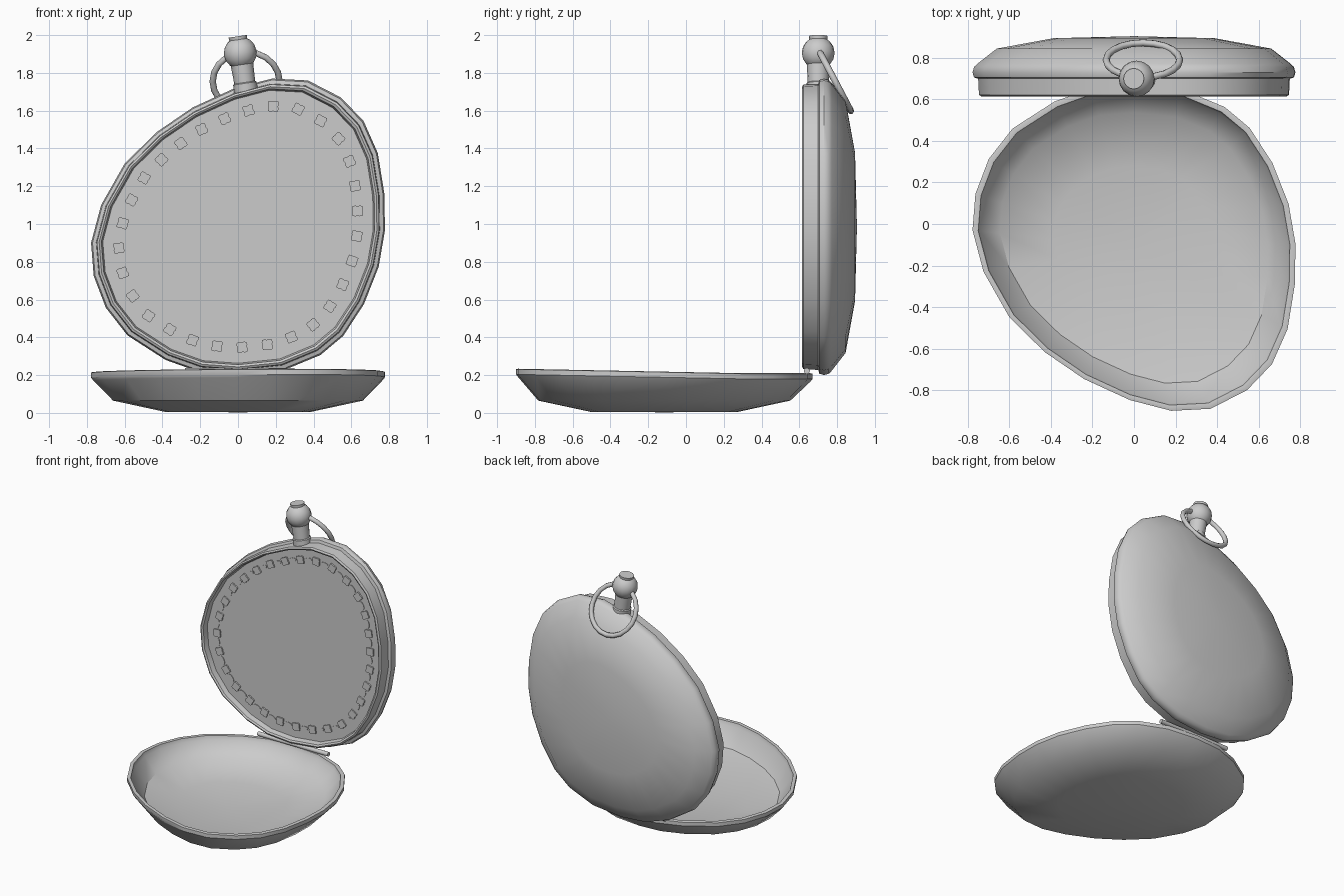
import bpy, bmesh, math
from mathutils import Vector

if "Cube" in bpy.data.objects:
    bpy.data.objects.remove(bpy.data.objects["Cube"])

# Uneven case outline (x, z), clockwise from the top
OUT = [(.18, 1.77), (.37, 1.76), (.545, 1.67), (.665, 1.545), (.74, 1.376), (.775, 1.16),
       (.778, .966), (.745, .774), (.667, .576), (.557, .407), (.436, .306), (.24, .225),
       (0, .2), (-.2, .215), (-.383, .28), (-.585, .41), (-.7, .557), (-.764, .725),
       (-.778, .9), (-.725, 1.1), (-.6, 1.32), (-.43, 1.487), (-.24, 1.617), (-.02, 1.718)]
CZ = .985


def scaled(s):
    return [(x * s, CZ + (z - CZ) * s) for x, z in OUT]


def finish(name, bm, angle=35):
    bmesh.ops.remove_doubles(bm, verts=bm.verts, dist=1e-5)
    bmesh.ops.recalc_face_normals(bm, faces=bm.faces)
    me = bpy.data.meshes.new(name)
    bm.to_mesh(me)
    bm.free()
    ob = bpy.data.objects.new(name, me)
    bpy.context.collection.objects.link(ob)
    bpy.ops.object.select_all(action='DESELECT')
    ob.select_set(True)
    bpy.context.view_layer.objects.active = ob
    bpy.ops.object.shade_smooth_by_angle(angle=math.radians(angle))
    return ob


def loft(bm, rings):
    rows = [[bm.verts.new(p) for p in r] for r in rings]
    n = len(rows[0])
    for a, b in zip(rows, rows[1:]):
        for i in range(n):
            j = (i + 1) % n
            bm.faces.new((a[i], a[j], b[j], b[i]))


# Watch case: recessed face, front lip, bezel bulge and domed back
profile = [(0, .66), (.92, .66), (.93, .622), (.945, .615), (.96, .622), (.965, .70), (.99, .706),
           (1, .73), (.99, .757), (.97, .772), (.85, .845), (.5, .895), (0, .905)]
bm = bmesh.new()
loft(bm, [[(x, y, z) for x, z in scaled(s)] for s, y in profile])
finish("case", bm)

# Open lid: shallow dished shell, its front edge slightly raised
profile = [(0, .003), (.5, .006), (.85, .065), (.985, .165), (1, .18), (1, .207), (.985, .21),
           (.965, .208), (.955, .18), (.83, .088), (.5, .035), (0, .028)]
bm = bmesh.new()
rings = []
for s, h in profile:
    pts = [(x, .87 - z) for x, z in scaled(s)]
    rings.append([(x, y, h + (max(0, .3 - y) * .02 if h > .1 else 0)) for x, y in pts])
loft(bm, rings)
finish("lid", bm)


# Raised ornaments around the dial
def plate(bm, pts, y0, y1):
    front = [bm.verts.new((x, y0, z)) for x, z in pts]
    back = [bm.verts.new((x, y1, z)) for x, z in pts]
    bm.faces.new(front)
    n = len(pts)
    for i in range(n):
        bm.faces.new((front[i], front[(i + 1) % n], back[(i + 1) % n], back[i]))


ring = [Vector(p) for p in scaled(.815)]
lens = [(ring[(i + 1) % len(ring)] - p).length for i, p in enumerate(ring)]


def along(t):
    d = (t % 1) * sum(lens)
    for i, l in enumerate(lens):
        if d <= l:
            a, b = ring[i], ring[(i + 1) % len(ring)]
            return a.lerp(b, d / l), (b - a).normalized()
        d -= l
    return ring[0], (ring[1] - ring[0]).normalized()


COUNT = 30
studs, petals = bmesh.new(), bmesh.new()
for k in range(COUNT):
    p, t = along((k + .3) / COUNT)
    n = Vector((-t.y, t.x))
    pts = []
    for i in range(16):
        a = math.tau * i / 16
        r = .031 * (1 + .18 * math.cos(4 * a + math.pi))
        pts.append(p + t * r * math.cos(a) + n * r * math.sin(a))
    plate(studs, pts, .65, .662)
    p, t = along((k + .8) / COUNT)
    n = Vector((-t.y, t.x))
    pts = [p + t * .03 * math.cos(math.tau * i / 8) + n * .014 * math.sin(math.tau * i / 8)
           for i in range(8)]
    plate(petals, pts, .656, .662)
finish("dial_studs", studs)
finish("dial_petals", petals)

# Flat stepped panel on the dial
bm = bmesh.new()
bm.faces.new([bm.verts.new((x, .656, z)) for x, z in
              [(-.09, 1.443), (-.09, 1.083), (-.37, 1.083), (-.37, .797), (.045, .797),
               (.045, .915), (.125, .915), (.125, 1.443)]])
finish("hand_panel", bm)


# Turned pieces along an axis
def turned(name, base, axis, prof, sides=16):
    axis = Vector(axis).normalized()
    u = axis.orthogonal().normalized()
    v = axis.cross(u)
    bm = bmesh.new()
    loft(bm, [[Vector(base) + axis * h + (u * math.cos(math.tau * i / sides)
               + v * math.sin(math.tau * i / sides)) * r for i in range(sides)] for r, h in prof])
    return finish(name, bm, 40)


# Tilted crown: neck, ball and cap
base, axis = (.043, .70, 1.70), (-.15, 0, 1)
turned("crown_neck", base, axis, [(0, 0), (.063, 0), (.063, .045), (.056, .05), (.06, .15), (0, .15)])
turned("crown_ball", base, axis,
       [(.087 * math.sin(math.pi * i / 8), .208 - .087 * math.cos(math.pi * i / 8)) for i in range(9)])
turned("crown_cap", base, axis, [(0, .26), (.045, .26), (.05, .297), (0, .297)])

# Hanging bow ring
bpy.ops.mesh.primitive_torus_add(major_segments=20, minor_segments=8, major_radius=.177,
                                 minor_radius=.017, location=(.043, .79, 1.755),
                                 rotation=(-1.084, 0, 0))
bpy.context.object.name = "bow_ring"
bpy.ops.object.shade_smooth()

# Hinge barrel
turned("hinge", (-.28, .64, .222), (1, 0, 0), [(0, 0), (.016, 0), (.016, .58), (0, .58)], 10)
